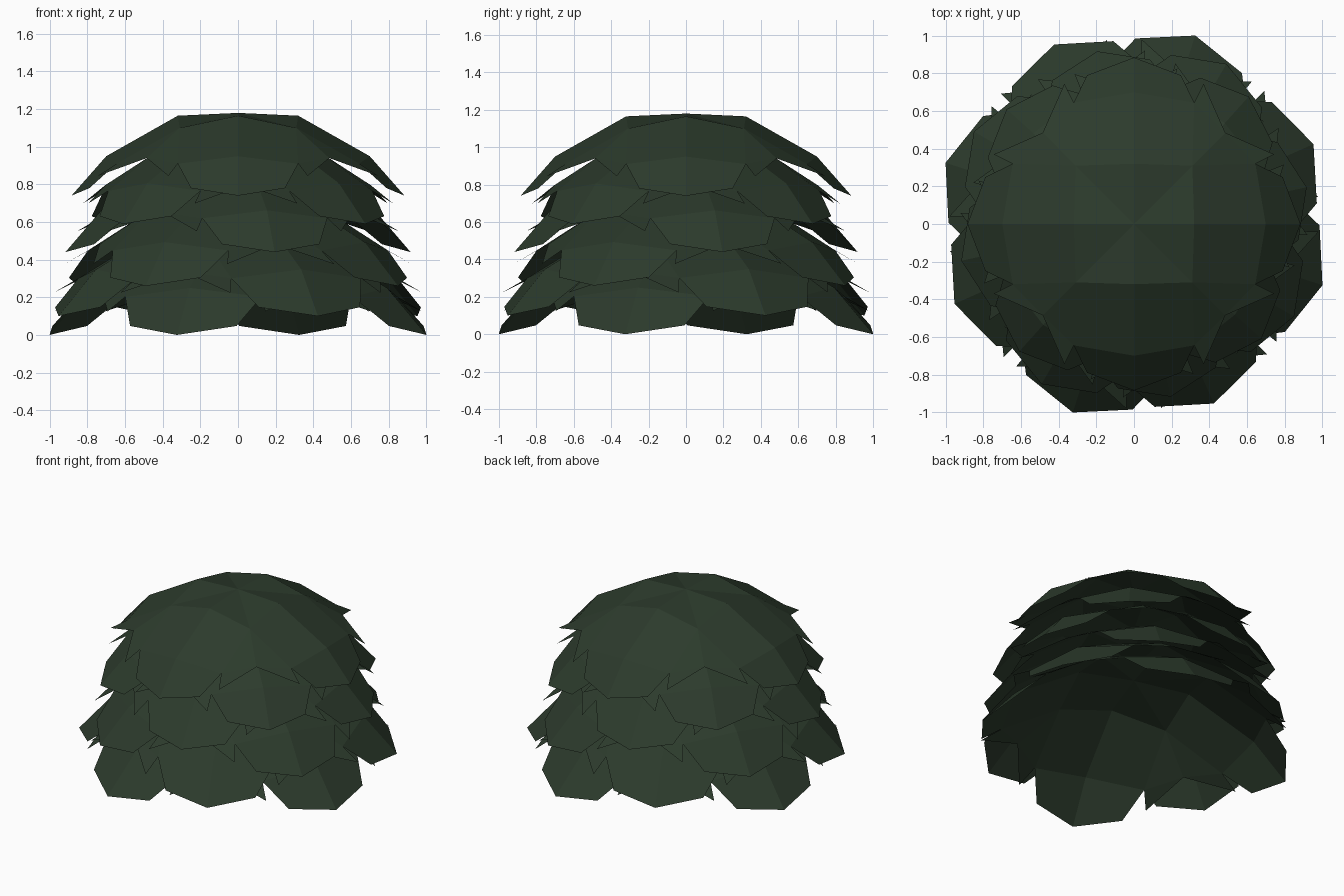
import bpy, bmesh, math
from mathutils import Matrix, Vector

if "Cube" in bpy.data.objects:
    bpy.data.objects.remove(bpy.data.objects["Cube"])

# single foliage colour
green = bpy.data.materials.new("dark_leaf_green")
green.diffuse_color = (0.025, 0.043, 0.025, 1)
green.use_nodes = True
green.node_tree.nodes["Principled BSDF"].inputs["Base Color"].default_value = green.diffuse_color

# half of one drooping leaf: (sideways, outward, drop) rows from crown to tip
CENTRE = [(0, 0, 0), (0, .32, -.015), (0, .70, -.23), (0, .885, -.44)]
EDGE = [None, (.31, .31, -.08), (.32, .645, -.27), (.25, .79, -.40)]
# small pointed lobe beside the leaf, and the notch shared with the next leaf
SPIKE = (.37, .745, -.335)
NOTCH = (.485, .485, -.24)


def leaf_layer(name, tip_z, scale, turn):
    """A crown of four leaves joined as far as the notches between them."""
    bm = bmesh.new()
    for quarter in range(4):
        rot = Matrix.Rotation(math.radians(turn + 90 * quarter), 3, 'Z')

        def vert(p, side=1):
            q = Vector((p[0] * side, -p[1], p[2] + .44)) * scale
            q.z += tip_z
            return bm.verts.new(rot @ q)

        mid = [vert(p) for p in CENTRE]
        for side in (-1, 1):
            edge = [None] + [vert(p, side) for p in EDGE[1:]]
            spike, notch = vert(SPIKE, side), vert(NOTCH, side)
            faces = [[mid[0], mid[1], edge[1]]]
            faces += [[mid[i], mid[i + 1], edge[i + 1], edge[i]] for i in (1, 2)]
            faces += [[edge[1], edge[2], notch], [edge[2], spike, notch]]
            for f in faces:
                bm.faces.new(f if side > 0 else f[::-1])
    bmesh.ops.remove_doubles(bm, verts=bm.verts, dist=.001)
    bmesh.ops.recalc_face_normals(bm, faces=bm.faces)
    # the crown must face upward
    if sum(f.normal.z for f in bm.faces) < 0:
        bmesh.ops.reverse_faces(bm, faces=bm.faces)
    me = bpy.data.meshes.new(name)
    bm.to_mesh(me)
    bm.free()
    me.materials.append(green)
    ob = bpy.data.objects.new(name, me)
    bpy.context.collection.objects.link(ob)


# stacked layers (tip height, scale), alternately turned and spiralling downward
LAYERS = [(.74, 1), (.59, 1.03), (.44, 1.06), (.26, 1.11), (.10, 1.18), (0, 1.19)]
for k, (z, scale) in enumerate(LAYERS):
    leaf_layer("leaf_layer_%d" % (k + 1), z, scale, 12 * (k // 2) + 48 * (k % 2))
